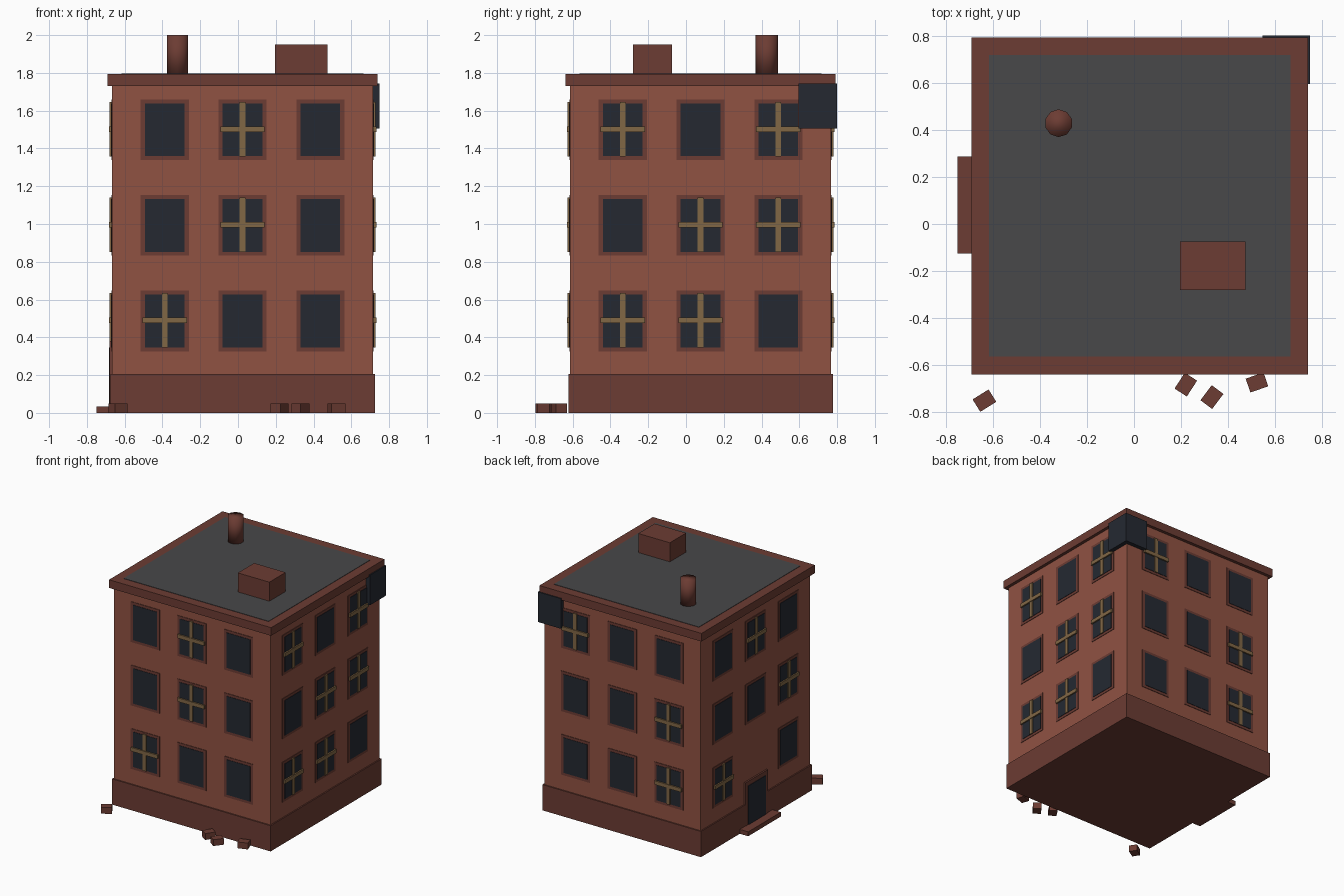
import bpy
from math import radians
from mathutils import Matrix, Vector

if "Cube" in bpy.data.objects:
    bpy.data.objects.remove(bpy.data.objects["Cube"])

CX, CY, HALF = 0.024, 0.077, 0.69   # building centre and half width of the walls


def material(name, rgb):
    m = bpy.data.materials.new(name)
    m.diffuse_color = (*rgb, 1)
    m.use_nodes = True
    m.node_tree.nodes["Principled BSDF"].inputs["Base Color"].default_value = m.diffuse_color
    return m


BRICK = material("brick", (0.28, 0.085, 0.055))
TRIM = material("dark_brick", (0.15, 0.045, 0.033))
GLASS = material("dark_opening", (0.018, 0.022, 0.031))
ROOF = material("roof_felt", (0.065, 0.065, 0.067))
WOOD = material("boards", (0.22, 0.135, 0.06))


def finish(name, mat, matrix=None):
    ob = bpy.context.object
    ob.name = name
    ob.data.materials.append(mat)
    if matrix:
        ob.data.transform(matrix)
    return ob


def box(name, mat, x, y, z, turn=None):
    """Box from (min, max) ranges, optionally moved by a matrix."""
    bpy.ops.mesh.primitive_cube_add(size=1)
    mid = Vector([(a + b) / 2 for a, b in (x, y, z)])
    size = Vector([b - a for a, b in (x, y, z)])
    m = Matrix.Translation(mid) @ Matrix.Diagonal((*size, 1))
    return finish(name, mat, turn @ m if turn else m)


def slab(name, mat, half, z0, z1):
    return box(name, mat, (CX - half, CX + half), (CY - half, CY + half), (z0, z1))


def panel(name, mat, turn, u, z, w, h, out):
    """Thin panel on a facade, standing proud of the wall by out."""
    box(name, mat, (u - w / 2, u + w / 2), (-HALF - out, -HALF + 0.01),
        (z - h / 2, z + h / 2), turn)


# Main masses
slab("walls", BRICK, HALF, 0.1, 1.75)
slab("plinth", TRIM, 0.70, 0, 0.205)
slab("cornice", TRIM, 0.715, 1.73, 1.795)
slab("roof", ROOF, 0.64, 1.75, 1.798)

# Windows: (column, row) pairs that are boarded up, seen from outside
boarded = {
    "front": {(1, 2), (1, 1), (0, 0)},
    "right": {(0, 2), (2, 2), (1, 1), (2, 1), (0, 0), (1, 0)},
    "back": {(0, 2), (2, 1), (2, 0)},
    "left": {(1, 2), (2, 1), (0, 0)},
}
for i, (side, boards) in enumerate(boarded.items()):
    turn = Matrix.Translation((CX, CY, 0)) @ Matrix.Rotation(radians(90 * i), 4, 'Z')
    for col in range(3):
        for row in range(3):
            if side == "left" and (col, row) == (1, 0):
                continue
            u, z = (col - 1) * 0.412, 0.487 + row * 0.506
            tag = f"{side}_{col}_{row}"
            panel("window_frame_" + tag, TRIM, turn, u, z, 0.255, 0.322, 0.004)
            panel("window_pane_" + tag, GLASS, turn, u, z, 0.21, 0.28, 0.007)
            if (col, row) in boards:
                panel("board_upright_" + tag, WOOD, turn, u, z + 0.003, 0.03, 0.29, 0.014)
                panel("board_cross_" + tag, WOOD, turn, u, z + 0.003, 0.235, 0.03, 0.018)

# Door and step in the left wall (turn is the left facade here)
panel("door_frame", TRIM, turn, 0, 0.19, 0.28, 0.38, 0.013)
panel("door", GLASS, turn, 0, 0.19, 0.22, 0.31, 0.017)
box("door_step", TRIM, (-0.75, -0.64), (-0.125, 0.287), (0, 0.035))

# Dark broken corner
box("broken_corner", GLASS, (0.545, 0.748), (0.595, 0.80), (1.505, 1.745))

# Roof stack and roof hut
bpy.ops.mesh.primitive_cylinder_add(vertices=10, radius=0.059, depth=0.21)
stack = finish("chimney", TRIM, Matrix.Translation((-0.32, 0.428, 1.895)))
stack.data.shade_smooth()
box("roof_hut", TRIM, (0.195, 0.473), (-0.28, -0.075), (1.79, 1.95))

# Fallen bricks
for i, (x, y, a) in enumerate([(0.22, -0.682, 57), (0.331, -0.735, 53),
                               (0.522, -0.673, 19), (-0.635, -0.75, 32)]):
    m = Matrix.Translation((x, y, 0)) @ Matrix.Rotation(radians(a), 4, 'Z')
    box(f"fallen_brick_{i}", TRIM, (-0.04, 0.04), (-0.031, 0.031), (0, 0.05), m)
